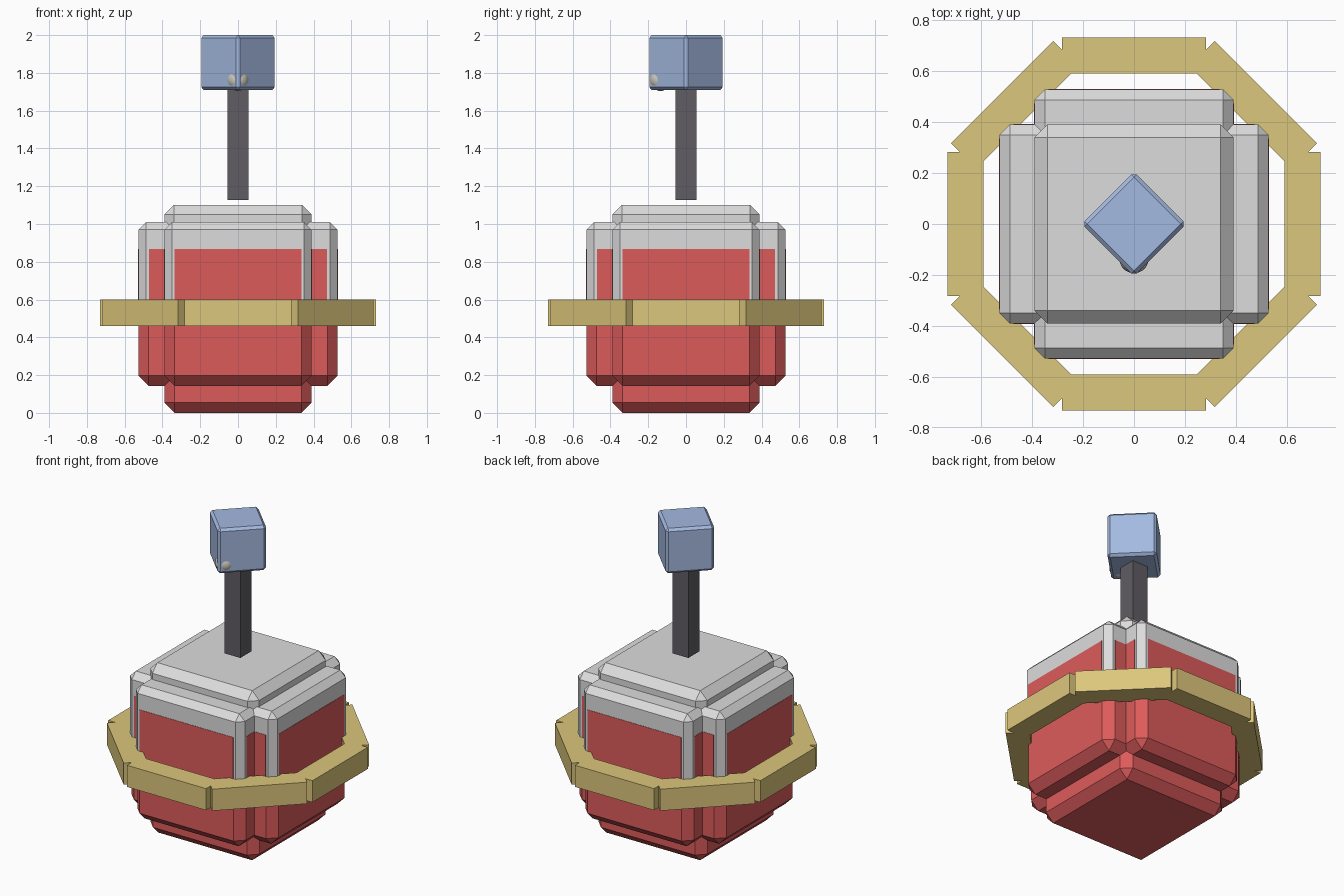
import bpy
import bmesh
import math
from mathutils import Matrix, Vector

cube = bpy.data.objects.get("Cube")
if cube:
    bpy.data.objects.remove(cube, do_unlink=True)


def material(name, rgb):
    m = bpy.data.materials.new(name)
    m.use_nodes = True
    m.diffuse_color = (*rgb, 1)
    m.node_tree.nodes["Principled BSDF"].inputs["Base Color"].default_value = (*rgb, 1)
    return m


RED = material("red liquid", (0.72, 0.105, 0.105))
GLASS = material("pale grey glass", (0.72, 0.72, 0.72))
GOLD = material("gold", (0.72, 0.57, 0.2))
DARK = material("dark grey", (0.115, 0.11, 0.125))
BLUE = material("soft blue", (0.37, 0.49, 0.75))
BEIGE = material("warm grey", (0.6, 0.57, 0.5))


def finish(bm, name, mat):
    bmesh.ops.recalc_face_normals(bm, faces=bm.faces)
    mesh = bpy.data.meshes.new(name)
    bm.to_mesh(mesh)
    bm.free()
    mesh.materials.append(mat)
    obj = bpy.data.objects.new(name, mesh)
    bpy.context.collection.objects.link(obj)
    return obj


def box(name, mat, half_x, half_y, z0, z1, bevel=0, cut=None, turn=0, offset=(0, 0)):
    """Chamfered box; cut=(height, side) keeps the part above (1) or below (-1)."""
    bm = bmesh.new()
    bmesh.ops.create_cube(bm, size=2)
    bmesh.ops.scale(bm, vec=(half_x, half_y, (z1 - z0) / 2), verts=bm.verts)
    bmesh.ops.translate(bm, vec=(*offset, (z0 + z1) / 2), verts=bm.verts)
    if bevel:
        bmesh.ops.bevel(bm, geom=bm.edges[:], offset=bevel, segments=1,
                        profile=0.5, affect='EDGES')
    if cut:
        height, side = cut
        geom = bm.verts[:] + bm.edges[:] + bm.faces[:]
        res = bmesh.ops.bisect_plane(bm, geom=geom, plane_co=(0, 0, height),
                                     plane_no=(0, 0, side), clear_inner=True)
        rim = [e for e in res["geom_cut"] if isinstance(e, bmesh.types.BMEdge)]
        bmesh.ops.edgenet_fill(bm, edges=rim)
    bm.transform(Matrix.Rotation(turn, 4, 'Z'))
    return finish(bm, name, mat)


# Flask body: three crossing boxes, grey above the middle and red below
MID = 0.55
WIDE, NARROW = 0.527, 0.39
shapes = {
    "wide": (WIDE, NARROW, 0.143, 1.01, 0.04),
    "deep": (NARROW, WIDE, 0.143, 1.01, 0.04),
    "tall": (NARROW, NARROW, 0, 1.10, 0.05),
}
for label, (hx, hy, z0, z1, bevel) in shapes.items():
    box(f"upper_glass_{label}", GLASS, hx, hy, z0, z1, bevel, cut=(MID, 1))
    box(f"lower_liquid_{label}", RED, hx, hy, z0, z1, 0.054, cut=(MID, -1))

# Liquid showing through the flat glass sides
SKIN = 0.002
for label, hx, hy in (("long", WIDE - 0.055, NARROW + SKIN),
                      ("short", WIDE + SKIN, NARROW - 0.055)):
    box(f"liquid_window_{label}_x", RED, hx, hy, MID, 0.868)
    box(f"liquid_window_{label}_y", RED, hy, hx, MID, 0.868)

# Ring of eight straight blocks
for i in range(8):
    box(f"ring_block_{i + 1}", GOLD, 0.07, 0.283, 0.46, 0.60,
        turn=i * math.pi / 4, offset=(0.661, 0))

# Stem and the turned cube on top
box("stem", DARK, 0.056, 0.056, 1.127, 1.75)
box("top_cube", BLUE, 0.145, 0.145, 1.709, 2.0, 0.016, turn=math.pi / 4)

# Small ball just breaking through the front corner of the cube
bm = bmesh.new()
bmesh.ops.create_icosphere(bm, subdivisions=3, radius=0.058)
bmesh.ops.translate(bm, vec=Vector((0, -0.135, 1.762)), verts=bm.verts)
ball = finish(bm, "highlight_ball", BEIGE)
for p in ball.data.polygons:
    p.use_smooth = True
